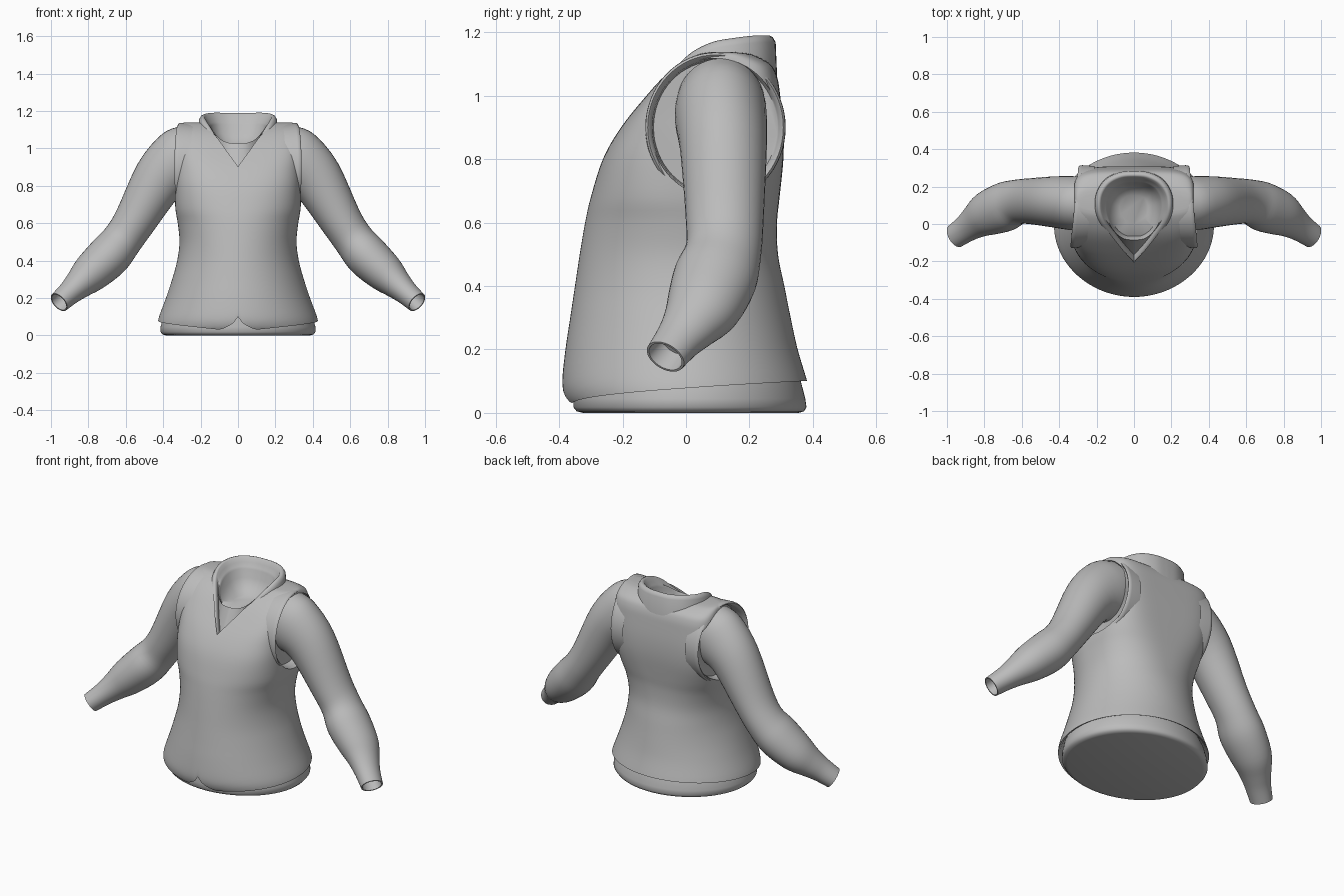
import bpy, bmesh, math
from mathutils import Vector

cube = bpy.data.objects.get("Cube")
if cube:
    bpy.data.objects.remove(cube, do_unlink=True)

grey = bpy.data.materials.new("cloth_grey")
grey.use_nodes = True
grey.diffuse_color = (0.5, 0.5, 0.5, 1)
grey.node_tree.nodes["Principled BSDF"].inputs["Base Color"].default_value = (0.5, 0.5, 0.5, 1)


def spline(points, steps):
    """Smooth curve through rows of any length."""
    out = []
    last = len(points) - 1
    for i in range(last):
        a, b, c, d = (points[min(max(i + k, 0), last)] for k in (-1, 0, 1, 2))
        for j in range(steps):
            t = j / steps
            out.append([q + 0.5 * t * (r - p + t * (2 * p - 5 * q + 4 * r - s + t * (3 * (q - r) + s - p)))
                        for p, q, r, s in zip(a, b, c, d)])
    out.append(list(points[-1]))
    return out


def loft(name, rings, cap_start=False, cap_end=False):
    """Skin a list of closed rings that have equal point counts."""
    bm = bmesh.new()
    rows = [[bm.verts.new(p) for p in ring] for ring in rings]
    n = len(rows[0])
    for low, high in zip(rows, rows[1:]):
        for i in range(n):
            k = (i + 1) % n
            bm.faces.new((low[i], low[k], high[k], high[i]))
    if cap_start:
        bm.faces.new(rows[0][::-1])
    if cap_end:
        bm.faces.new(rows[-1])
    bmesh.ops.recalc_face_normals(bm, faces=bm.faces)
    mesh = bpy.data.meshes.new(name)
    bm.to_mesh(mesh)
    bm.free()
    mesh.materials.append(grey)
    obj = bpy.data.objects.new(name, mesh)
    bpy.context.collection.objects.link(obj)
    return obj


def activate(obj):
    bpy.ops.object.select_all(action='DESELECT')
    obj.select_set(True)
    bpy.context.view_layer.objects.active = obj


def smooth(obj, degrees=40):
    activate(obj)
    bpy.ops.object.shade_smooth_by_angle(angle=math.radians(degrees))


def cut(obj, cutter):
    cutter.hide_render = True
    mod = obj.modifiers.new("cut", 'BOOLEAN')
    mod.operation = 'DIFFERENCE'
    mod.solver = 'EXACT'
    mod.object = cutter
    activate(obj)
    bpy.ops.object.modifier_apply(modifier=mod.name)
    bpy.data.objects.remove(cutter, do_unlink=True)


def power(v, e):
    return math.copysign(abs(v) ** e, v)


def body_ring(row, count=128):
    """Horizontal section: height, half width, front, back, centre, front and back squareness."""
    z, w, front, back, mid, nf, nb = row
    ring = []
    for i in range(count):
        a = 2 * math.pi * i / count
        c, s = math.cos(a), math.sin(a)
        n, h = (nb, back - mid) if s >= 0 else (nf, mid - front)
        ring.append((w * power(c, 2 / n), mid + h * power(s, 2 / n), z))
    return ring


# Vest body, with a curved hem that has a notch at the front
body = [body_ring(r) for r in spline([
    (0.02, 0.43, -0.362, 0.4, 0, 2, 2),
    (0.05, 0.431, -0.382, 0.394, 0, 2, 2),
    (0.1, 0.422, -0.39, 0.382, 0, 2, 2),
    (0.2, 0.385, -0.38, 0.352, 0, 2, 2),
    (0.3, 0.352, -0.365, 0.33, 0, 2, 2),
    (0.4, 0.325, -0.35, 0.31, 0, 2, 2.1),
    (0.5, 0.313, -0.335, 0.29, 0, 2.05, 2.3),
    (0.6, 0.322, -0.318, 0.287, -0.01, 2.1, 2.7),
    (0.68, 0.335, -0.3, 0.295, -0.02, 2.25, 3.3),
    (0.8, 0.337, -0.262, 0.307, -0.01, 2.6, 4.5),
    (0.9, 0.335, -0.205, 0.307, 0.03, 3.2, 5),
    (1.0, 0.33, -0.125, 0.297, 0.08, 4.5, 5),
    (1.06, 0.326, -0.07, 0.287, 0.1, 5, 5),
    (1.1, 0.32, -0.02, 0.265, 0.1, 5, 5),
    (1.13, 0.312, 0.035, 0.21, 0.11, 4, 4),
    (1.137, 0.29, 0.07, 0.16, 0.11, 4, 4)], 4)]


def hem_height(x, y):
    t = max(0, (y + 0.36) / 0.74)
    z = 0.02 + 0.08 * t ** 0.45
    if y < 0:
        z = max(z, 0.1 - 0.08 * min(1, abs(x) / 0.12) ** 0.55)
    return z


def slide(column, z):
    """Point at height z on a vertical line of the body."""
    for a, b in zip(column, column[1:]):
        if z <= b[2]:
            return Vector(a).lerp(Vector(b), (z - a[2]) / (b[2] - a[2]))


columns = []
for column in zip(*body):
    x, y, base = column[0]
    rise = hem_height(x, y) - base
    columns.append([slide(column, p[2] + rise * max(0, 1 - (p[2] - base) / 0.25)) for p in column])
vest_rings = list(zip(*columns))
hem = vest_rings[0]
lining = [[(x * 0.8, y * 0.8, 0.2) for x, y, z in hem],
          [(x * 0.97, y * 0.97, z + 0.006) for x, y, z in hem]]
vest = loft("vest", lining + vest_rings, True, True)

# Shirt tail below the vest
shirt_rows = [(0.0, 0.385, -0.325, 0.355, 0, 2, 2), (0.005, 0.403, -0.345, 0.372, 0, 2, 2),
              (0.018, 0.414, -0.355, 0.38, 0, 2, 2), (0.045, 0.414, -0.355, 0.376, 0, 2, 2),
              (0.1, 0.4, -0.35, 0.362, 0, 2, 2), (0.2, 0.35, -0.33, 0.32, 0, 2, 2)]
smooth(loft("shirt_tail", [body_ring(r) for r in shirt_rows], True, True), 50)


# Collar rim and shirt neckline, each given as one half and mirrored
def mirrored(half):
    pts = spline(half, 5)
    return pts + [(-x, y, z) for x, y, z in pts[-2:0:-1]]


rim = mirrored([(0, -0.198, 0.89), (0.055, -0.138, 0.97), (0.115, -0.063, 1.055), (0.165, 0.005, 1.128),
                (0.19, 0.08, 1.168), (0.183, 0.16, 1.183), (0.14, 0.225, 1.19),
                (0.07, 0.26, 1.19), (0, 0.266, 1.19)])
neckline = mirrored([(0, -0.085, 1.025), (0.05, -0.08, 1.03), (0.095, -0.05, 1.05), (0.13, 0, 1.09),
                     (0.15, 0.07, 1.12), (0.147, 0.14, 1.135), (0.115, 0.195, 1.14),
                     (0.06, 0.223, 1.14), (0, 0.23, 1.14)])


def scaled(ring, k, drop=0.0, flat=None):
    return [(x * k, 0.08 + (y - 0.08) * k, z - drop if flat is None else flat) for x, y, z in ring]


cut(vest, loft("neck_cutter", [scaled(rim, 1.02, flat=0.8), scaled(rim, 1.02, flat=1.5)], True, True))

collar_base = [(x * 1.13, 0.08 + (y - 0.08) * 1.13, z - 0.07 - 0.13 * max(0, (y + 0.05) / 0.32))
               for x, y, z in rim]
smooth(loft("collar_and_neckline", [
    collar_base, scaled(rim, 1.09, 0.022), scaled(rim, 1.04, 0.005), scaled(rim, 0.98),
    scaled(rim, 0.93, 0.006), scaled(rim, 0.88, 0.03), neckline, scaled(neckline, 0.95, 0.012),
    scaled(neckline, 0.88, 0.06), scaled(neckline, 0.5, flat=1.0)], False, True), 60)


# Armholes with a raised rim and a recessed shirt panel
def armhole(side, k, offset=0.0, flat=None):
    ring = []
    for i in range(64):
        a = 2 * math.pi * i / 64
        y, z = 0.093 + 0.217 * k * math.cos(a), 0.9 + 0.232 * k * math.sin(a)
        x = 0.335 - 0.1 * (y + 0.13) + offset if flat is None else flat
        ring.append((side * x, y, z))
    return ring


# Sleeve centre line with in-plane and depth radii
sleeve_path = spline([
    (0.24, 0.11, 0.97, 0.165, 0.14), (0.31, 0.11, 0.93, 0.175, 0.145),
    (0.42, 0.118, 0.835, 0.143, 0.137), (0.55, 0.122, 0.615, 0.113, 0.123),
    (0.62, 0.118, 0.51, 0.108, 0.12), (0.69, 0.092, 0.425, 0.116, 0.132),
    (0.785, 0.055, 0.335, 0.104, 0.119), (0.85, 0.012, 0.274, 0.08, 0.092),
    (0.9, -0.025, 0.228, 0.065, 0.075), (0.957, -0.065, 0.177, 0.057, 0.066)], 4)


def sleeve_rings(side):
    rings = []
    count = len(sleeve_path)
    for i, (x, y, z, r, depth) in enumerate(sleeve_path):
        ahead = Vector(sleeve_path[min(i + 2, count - 1)][:3])
        along = (ahead - Vector(sleeve_path[max(i - 2, 0)][:3])).normalized()
        u = (Vector((0, 1, 0)) - along * along.y).normalized()
        v = along.cross(u)
        ring = []
        for j in range(40):
            a = 2 * math.pi * j / 40
            p = Vector((x, y, z)) + u * depth * math.cos(a) + v * r * math.sin(a)
            ring.append(Vector((side * p.x, p.y, p.z)))
        rings.append(ring)
    # Hollow cuff
    end = rings[-1]
    mid = sum(end, Vector()) / len(end)
    inward = Vector((-side * 0.045, 0.035, 0.045))
    rings.append([mid + (p - mid) * 0.88 for p in end])
    rings.append([mid + (p - mid) * 0.8 + inward for p in end])
    return rings


for side, word in ((1, "left"), (-1, "right")):
    cut(vest, loft("armhole_cutter", [armhole(side, 0.94, flat=0.27), armhole(side, 0.94, flat=0.6)], True, True))
    smooth(loft(word + "_armhole_rim", [
        armhole(side, 1.0, -0.08), armhole(side, 1.02, -0.015), armhole(side, 1.015, 0.0),
        armhole(side, 0.985, 0.006), armhole(side, 0.95, 0.0), armhole(side, 0.92, -0.015),
        armhole(side, 0.9, flat=0.272)], False, True), 60)
    smooth(loft(word + "_sleeve", sleeve_rings(side), True, True), 60)

smooth(vest, 40)
